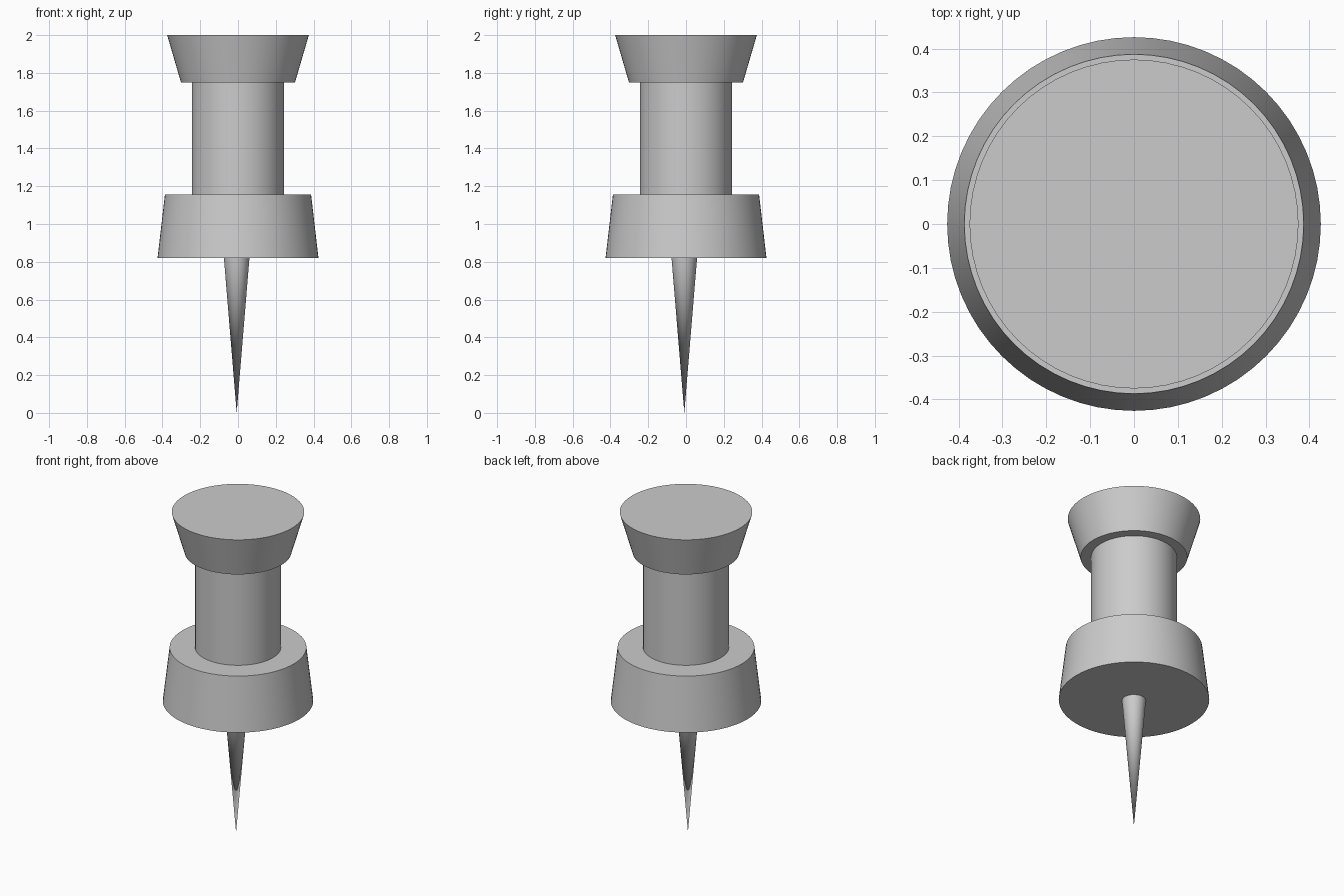
import bpy, bmesh, math

if "Cube" in bpy.data.objects:
    bpy.data.objects.remove(bpy.data.objects["Cube"])

SIDES = 64


def lathe(name, profile, center=(0, 0)):
    """Revolve a (radius, z) profile, top to bottom, into a closed solid."""
    bm = bmesh.new()
    rings = []
    for r, z in profile:
        if r == 0:
            rings.append([bm.verts.new((0, 0, z))] * SIDES)
        else:
            rings.append([bm.verts.new((r * math.cos(2 * math.pi * i / SIDES),
                                        r * math.sin(2 * math.pi * i / SIDES), z))
                          for i in range(SIDES)])
    for a, b in zip(rings, rings[1:]):
        for i in range(SIDES):
            j = (i + 1) % SIDES
            bm.faces.new(list(dict.fromkeys((a[i], b[i], b[j], a[j]))))
    for ring in (rings[0], rings[-1]):
        if ring[0] is not ring[1]:
            bm.faces.new(ring)
    bmesh.ops.recalc_face_normals(bm, faces=bm.faces[:])
    mesh = bpy.data.meshes.new(name)
    bm.to_mesh(mesh)
    bm.free()
    obj = bpy.data.objects.new(name, mesh)
    obj.location = (*center, 0)
    bpy.context.collection.objects.link(obj)
    bpy.ops.object.select_all(action='DESELECT')
    obj.select_set(True)
    bpy.context.view_layer.objects.active = obj
    bpy.ops.object.shade_smooth_by_angle(angle=math.radians(30))
    return obj


# Handle: flared head, straight grip and tapered collar in one profile
lathe("handle", [(0.375, 2.0), (0.302, 1.75), (0.243, 1.75),
                 (0.243, 1.155), (0.387, 1.155), (0.426, 0.82)])

# Needle: slightly off-centre spike
lathe("needle", [(0.068, 0.825), (0, 0)], center=(-0.007, -0.009))
